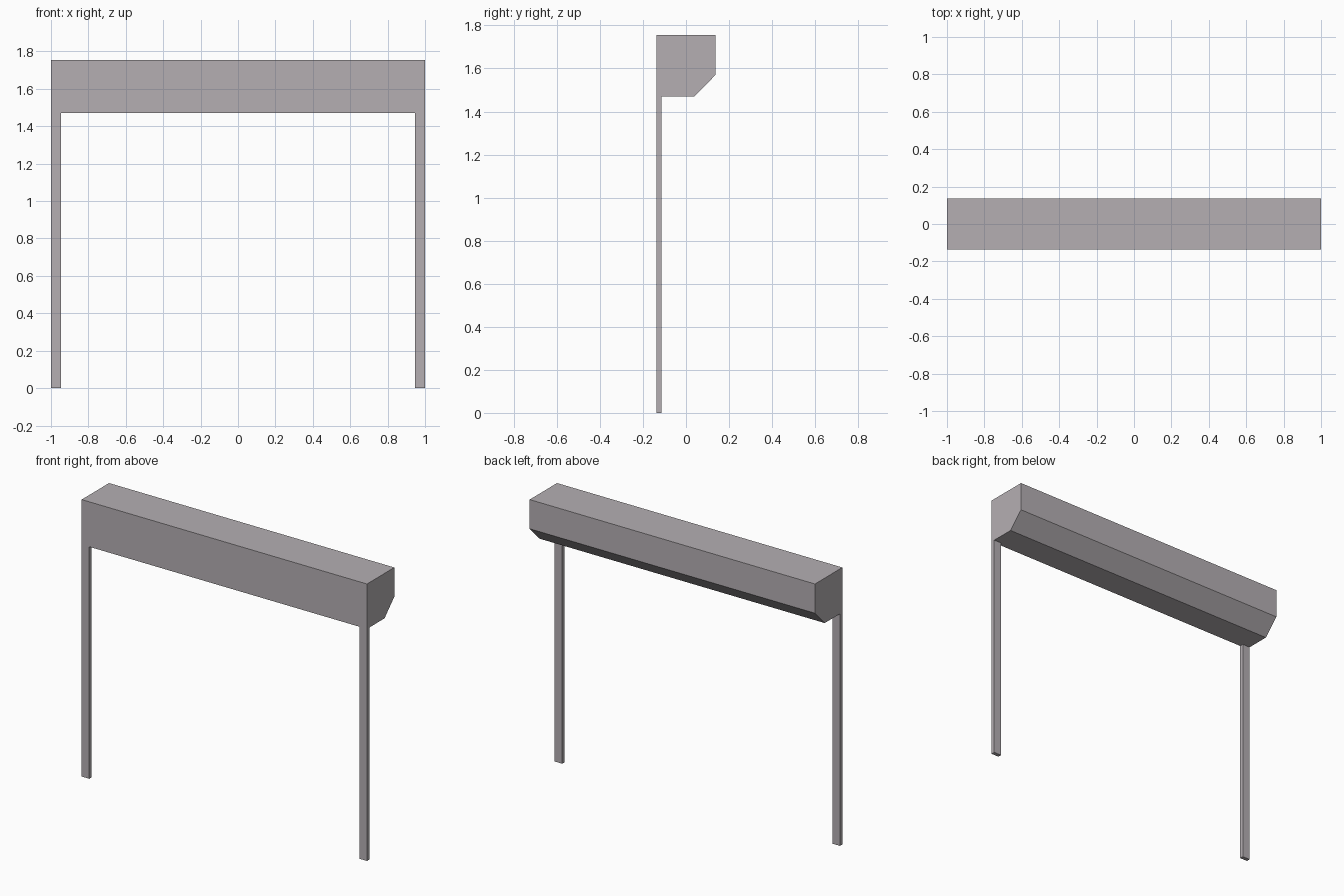
import bpy
import bmesh

if "Cube" in bpy.data.objects:
    bpy.data.objects.remove(bpy.data.objects["Cube"])

grey = bpy.data.materials.new("warm grey metal")
grey.diffuse_color = (0.46, 0.43, 0.45, 1)
grey.use_nodes = True
grey.node_tree.nodes["Principled BSDF"].inputs["Base Color"].default_value = grey.diffuse_color


def extrude_x(name, profile, x0, x1):
    """Closed prism: a (y, z) profile swept along x from x0 to x1."""
    bm = bmesh.new()
    face = bm.faces.new([bm.verts.new((x0, y, z)) for y, z in profile])
    swept = bmesh.ops.extrude_face_region(bm, geom=[face])["geom"]
    verts = [v for v in swept if isinstance(v, bmesh.types.BMVert)]
    bmesh.ops.translate(bm, verts=verts, vec=(x1 - x0, 0, 0))
    bmesh.ops.recalc_face_normals(bm, faces=bm.faces)
    mesh = bpy.data.meshes.new(name)
    bm.to_mesh(mesh)
    bm.free()
    mesh.materials.append(grey)
    obj = bpy.data.objects.new(name, mesh)
    bpy.context.collection.objects.link(obj)
    return obj


FRONT, BACK = -0.137, 0.137
BOTTOM, TOP = 1.47, 1.755

# Roller housing with a chamfered lower back edge
extrude_x("shutter_housing",
          [(FRONT, BOTTOM), (0.039, BOTTOM), (BACK, 1.57), (BACK, TOP), (FRONT, TOP)],
          -1.0, 1.0)

# Slim side rails, flush with the front and the ends of the housing
rail = [(FRONT, 0), (-0.113, 0), (-0.113, BOTTOM), (FRONT, BOTTOM)]
for side, x0, x1 in (("left", -1.0, -0.947), ("right", 0.947, 1.0)):
    extrude_x(side + "_guide_rail", rail, x0, x1)
